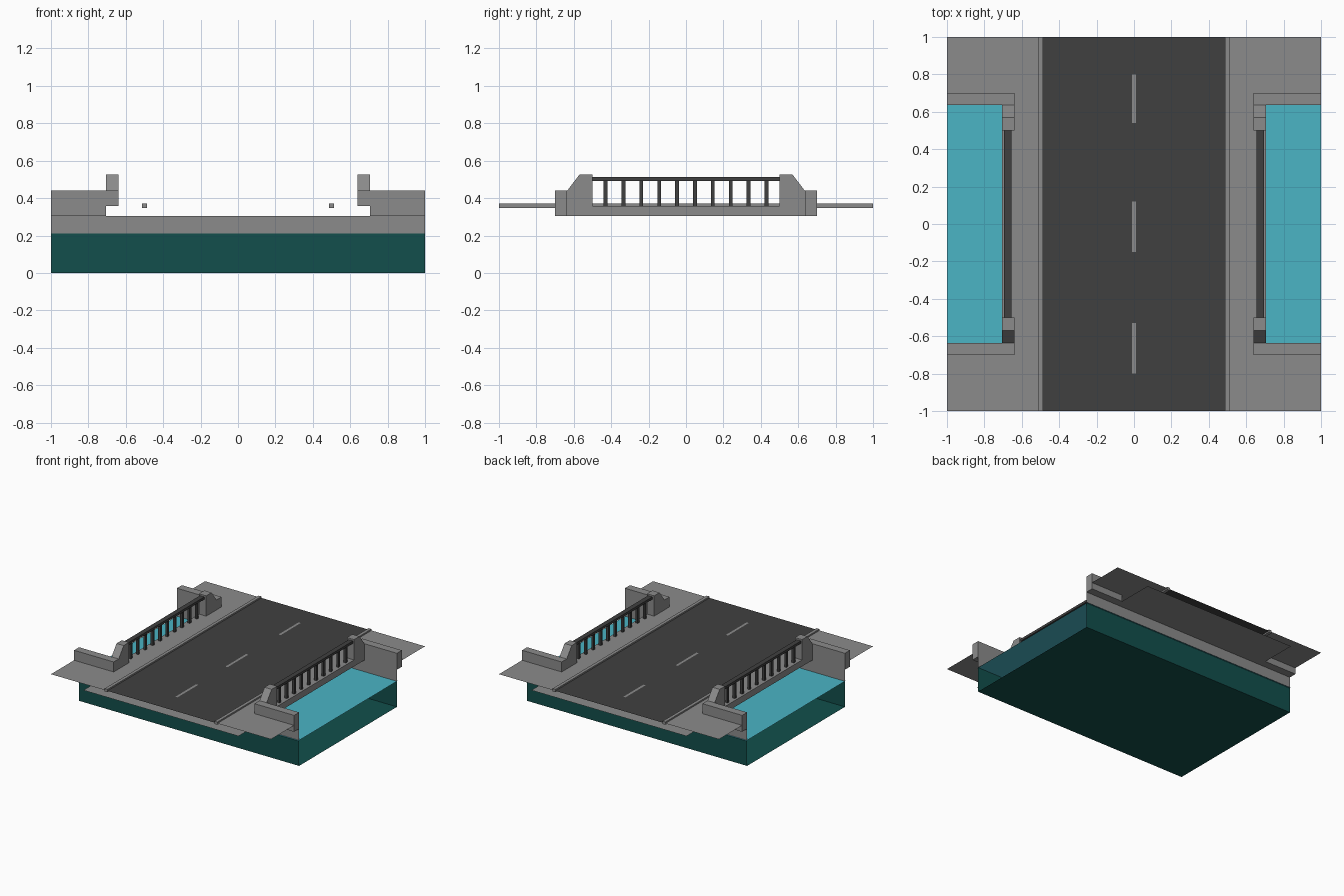
import bpy, bmesh

if "Cube" in bpy.data.objects:
    bpy.data.objects.remove(bpy.data.objects["Cube"])


def material(name, rgb):
    m = bpy.data.materials.new(name)
    m.diffuse_color = (*rgb, 1)
    m.use_nodes = True
    m.node_tree.nodes["Principled BSDF"].inputs["Base Color"].default_value = m.diffuse_color
    return m


CONCRETE = material("concrete_grey", (0.26, 0.26, 0.26))
ASPHALT = material("asphalt_dark", (0.051, 0.051, 0.051))
WATER = material("water_blue", (0.07, 0.46, 0.56))
DEEP = material("deep_teal", (0.006, 0.078, 0.072))


def build(name, polys, mat):
    """Mesh object from a list of polygons, each a list of points."""
    bm = bmesh.new()
    for pts in polys:
        bm.faces.new([bm.verts.new(p) for p in pts])
    bmesh.ops.remove_doubles(bm, verts=bm.verts, dist=1e-5)
    me = bpy.data.meshes.new(name)
    bm.to_mesh(me)
    bm.free()
    me.materials.append(mat)
    ob = bpy.data.objects.new(name, me)
    bpy.context.collection.objects.link(ob)
    return ob


def flat(x0, x1, y0, y1, z):
    return [(x0, y0, z), (x1, y0, z), (x1, y1, z), (x0, y1, z)]


def prism(name, profile, axis, a, b, mat):
    """Extrude a 2D profile along x (profile y,z) or y (profile x,z)."""
    def at(p, t):
        return (t, p[0], p[1]) if axis == 'x' else (p[0], t, p[1])
    n = len(profile)
    polys = [[at(p, a) for p in profile], [at(p, b) for p in reversed(profile)]]
    for i in range(n):
        p, q = profile[i], profile[(i + 1) % n]
        polys.append([at(p, a), at(p, b), at(q, b), at(q, a)])
    ob = build(name, polys, mat)
    bm = bmesh.new()
    bm.from_mesh(ob.data)
    bmesh.ops.recalc_face_normals(bm, faces=bm.faces)
    bm.to_mesh(ob.data)
    bm.free()
    return ob


def box(name, x0, x1, y0, y1, z0, z1, mat):
    lo, hi = sorted((x0, x1))
    return prism(name, [(lo, z0), (hi, z0), (hi, z1), (lo, z1)], 'y', *sorted((y0, y1)), mat)


def bank_sheet(name, s, z0, z1, mat):
    """Full-width vertical sheet facing outward on one bank."""
    pts = [(-1, s * BANK, z0), (1, s * BANK, z0), (1, s * BANK, z1), (-1, s * BANK, z1)]
    return build(name, [pts if s < 0 else pts[::-1]], mat)


BANK, EDGE = 0.635, 0.705      # river bank (y) and bridge edge (x)
ZW, ZB, ZD = 0.21, 0.305, 0.358  # water, underside, deck

# River channel, open at both ends
build("river_bed", [flat(-1, 1, -BANK, BANK, 0)[::-1]], DEEP)
build("water_surface", [flat(-1, 1, -BANK - 0.01, BANK + 0.01, ZW)], WATER)
for s in (-1, 1):
    bank_sheet("river_side", s, 0, ZW, DEEP)
    bank_sheet("bank_wall", s, ZW, ZB, CONCRETE)

# Deck, underside and road
build("deck_underside", [flat(-EDGE, EDGE, -1, 1, ZB)[::-1]], CONCRETE)
build("road", [flat(-0.5, 0.5, -1, 1, ZD)], ASPHALT)
for y0, y1 in ((-0.8, -0.53), (-0.15, 0.12), (0.54, 0.8)):
    build("lane_dash", [flat(-0.01, 0.01, y0, y1, ZD + 0.003)], CONCRETE)

for s in (-1, 1):
    # Sidewalk, curb and deck side
    build("sidewalk", [flat(*sorted((s * 0.5, s * EDGE)), -1, 1, ZD)], CONCRETE)
    box("curb", s * 0.487, s * 0.513, -1, 1, 0.347, 0.37, CONCRETE)
    side = [(s * EDGE, -0.7, ZB), (s * EDGE, 0.7, ZB), (s * EDGE, 0.7, ZD), (s * EDGE, -0.7, ZD)]
    build("deck_side", [side if s > 0 else side[::-1]], CONCRETE)

    # Railing
    box("handrail", s * 0.656, s * 0.696, -0.5, 0.5, 0.492, 0.512, ASPHALT)
    for i in range(10):
        y = -0.43 + i * 0.86 / 9
        box("rail_post", s * 0.666, s * 0.686, y - 0.01, y + 0.01, ZD, 0.492, ASPHALT)

    for t in (-1, 1):
        # Land beside the road, parapet wall and sloped end pier
        build("land", [flat(*sorted((s * EDGE, s)), *sorted((t * 0.7, t)), ZD)], CONCRETE)
        prism("parapet_wall", [(s * 0.64, ZD), (s * EDGE, ZD), (s * EDGE, ZB), (s, ZB),
                               (s, 0.44), (s * 0.64, 0.44)], 'y', t * BANK, t * 0.7, CONCRETE)
        prism("end_pier", [(t * 0.5, ZD), (t * BANK, ZD), (t * BANK, 0.44),
                           (t * 0.57, 0.525), (t * 0.5, 0.525)], 'x', s * 0.64, s * EDGE, CONCRETE)
